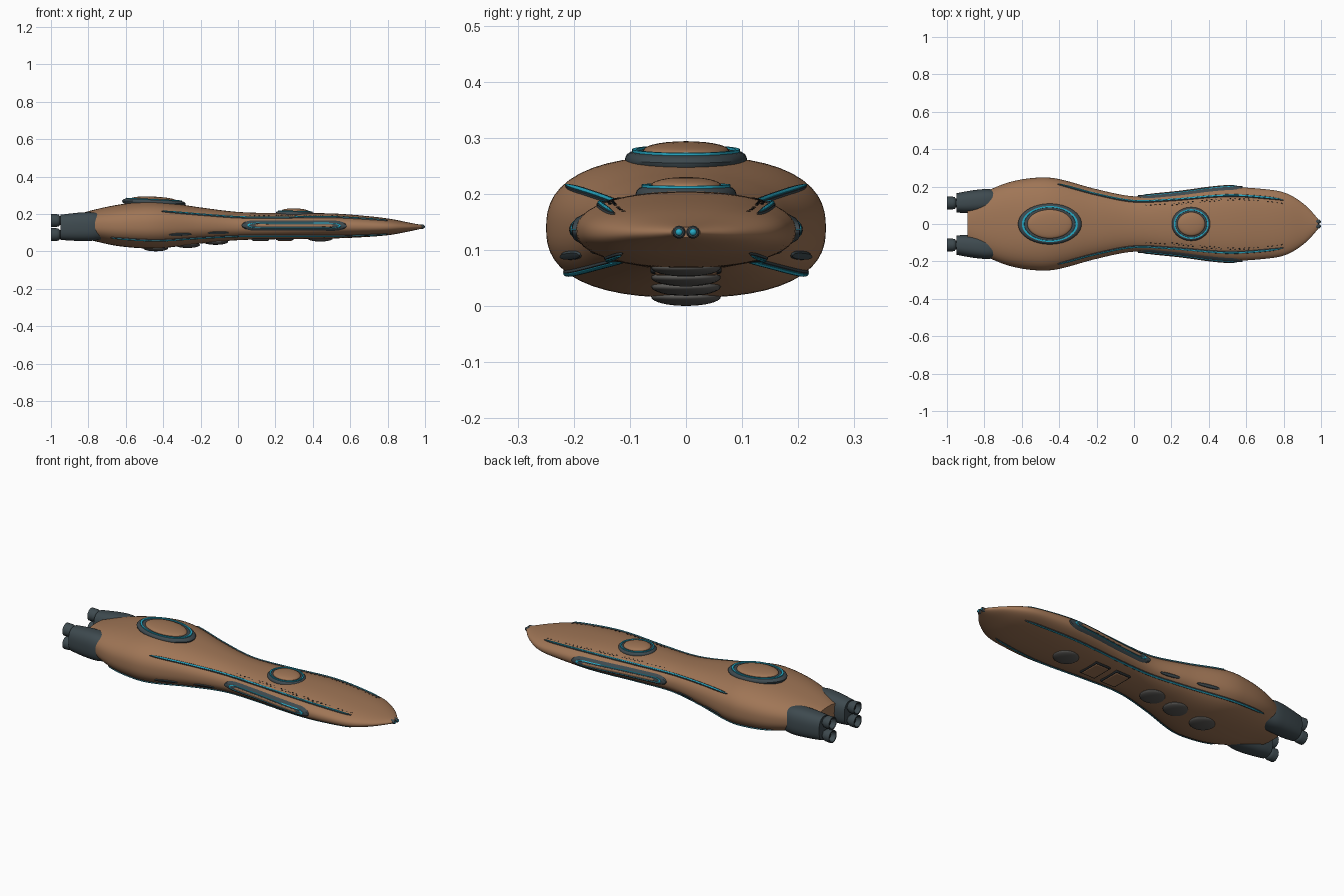
import bpy, math
from math import sin, cos, pi, radians
from mathutils import Vector

if "Cube" in bpy.data.objects:
    bpy.data.objects.remove(bpy.data.objects["Cube"])


def material(name, rgb):
    m = bpy.data.materials.new(name)
    m.use_nodes = True
    m.diffuse_color = (*rgb, 1)
    m.node_tree.nodes["Principled BSDF"].inputs["Base Color"].default_value = (*rgb, 1)
    return m


BROWN = material("hull brown", (0.35, 0.18, 0.093))
SLATE = material("slate", (0.048, 0.068, 0.078))
CYAN = material("cyan", (0.02, 0.4, 0.56))
GREY = material("belly grey", (0.1, 0.096, 0.09))
BLACK = material("dark opening", (0.015, 0.018, 0.02))


def make(name, verts, faces, mat, mirror=False):
    me = bpy.data.meshes.new(name)
    me.from_pydata(verts, [], faces)
    me.materials.append(mat)
    ob = bpy.data.objects.new(name, me)
    bpy.context.collection.objects.link(ob)
    bpy.ops.object.select_all(action="DESELECT")
    ob.select_set(True)
    bpy.context.view_layer.objects.active = ob
    bpy.ops.object.mode_set(mode="EDIT")
    bpy.ops.mesh.select_all(action="SELECT")
    bpy.ops.mesh.normals_make_consistent(inside=False)
    bpy.ops.object.mode_set(mode="OBJECT")
    bpy.ops.object.shade_smooth_by_angle(angle=radians(40))
    if mirror:
        ob.modifiers.new("Mirror", "MIRROR").use_axis = (False, True, False)
    return ob


def grid_faces(rows, cols, wrap, base=0):
    return [(base + i * cols + j, base + i * cols + (j + 1) % cols,
             base + (i + 1) * cols + (j + 1) % cols, base + (i + 1) * cols + j)
            for i in range(rows - 1) for j in range(cols if wrap else cols - 1)]


def sample(table, x):
    """Smooth interpolation through rows that start with x."""
    k = max(i for i in range(len(table) - 1) if i == 0 or table[i][0] <= x)
    a, b = table[k], table[k + 1]
    p, q = table[max(k - 1, 0)], table[min(k + 2, len(table) - 1)]
    d = b[0] - a[0]
    t = (x - a[0]) / d
    out = []
    for c in range(1, len(a)):
        m0 = (b[c] - p[c]) / (b[0] - p[0]) * d
        m1 = (q[c] - a[c]) / (q[0] - a[0]) * d
        out.append((2*t**3 - 3*t*t + 1) * a[c] + (t**3 - 2*t*t + t) * m0
                   + (3*t*t - 2*t**3) * b[c] + (t**3 - t*t) * m1)
    return out


def section(table, x, a):
    """Point on a superellipse section: centre y, half width, top, bottom, power."""
    yc, w, top, bot, n = sample(table, x)
    mid = bot + (top - bot) * 0.49
    c, s = cos(a), sin(a)
    r = (abs(c)**n + abs(s)**n) ** (-1 / n)
    return Vector((x, yc + w * c * r, mid + (top - mid if s > 0 else mid - bot) * s * r))


def loft(name, table, mat, rows=70, cols=56, mirror=False):
    x0, x1 = table[0][0], table[-1][0]
    verts = [section(table, x0 + (x1 - x0) * i / (rows - 1), 2 * pi * j / cols)
             for i in range(rows) for j in range(cols)]
    faces = grid_faces(rows, cols, True)
    faces += [tuple(range(cols)), tuple(range((rows - 1) * cols, rows * cols))]
    return make(name, verts, faces, mat, mirror)


# Main hull: x, centre y, half width, top, bottom, power
HULL = [(-0.89, 0, 0.105, 0.188, 0.085, 2.5), (-0.78, 0, 0.178, 0.22, 0.058, 2.5),
        (-0.65, 0, 0.228, 0.248, 0.03, 2.5), (-0.5, 0, 0.249, 0.267, 0.016, 2.5),
        (-0.4, 0, 0.24, 0.264, 0.018, 2.5), (-0.2, 0, 0.186, 0.235, 0.042, 2.4),
        (0, 0, 0.148, 0.211, 0.06, 2.3), (0.2, 0, 0.16, 0.205, 0.065, 2.3),
        (0.5, 0, 0.195, 0.203, 0.069, 2.3), (0.7, 0, 0.186, 0.188, 0.078, 2.3),
        (0.82, 0, 0.162, 0.173, 0.089, 2.3), (0.92, 0, 0.097, 0.153, 0.108, 2.2),
        (0.985, 0, 0.026, 0.141, 0.122, 2)]
loft("hull", HULL, BROWN, 110)


def patch(name, spans, angles, half, lift, mat, steps=40, tip=None, shift=0):
    """Raised plates following the hull side; angles run linearly along each span."""
    verts, faces, cols = [], [], 7
    tip = tip or half
    for x0, x1 in spans:
        base = len(verts)
        for i in range(steps + 1):
            u = (1 - cos(pi * i / steps)) / 2
            x = x0 + (x1 - x0) * u
            e = min(1, min(x - x0, x1 - x) / tip)
            wide = half * math.sqrt(max(0.0, 1 - (1 - e) ** 2)) + 0.0003
            a = radians(angles[0] + (angles[1] - angles[0]) * u)
            da = (section(HULL, x, a + 0.01) - section(HULL, x, a - 0.01)) / 0.02
            dx = (section(HULL, x + 0.004, a) - section(HULL, x - 0.004, a))
            normal = dx.cross(da).normalized()
            if normal.y < 0:
                normal = -normal
            for j in range(cols):
                v = j / (cols - 1) * 2 - 1
                q = section(HULL, x, a + (v * wide + shift) / da.length)
                verts.append(q + normal * (lift * (1 - v**6) - 0.001))
        faces += grid_faces(steps + 1, cols, False, base)
    return make(name, verts, faces, mat, True)


# Light strips along the upper and lower flanks
for label, x0, x1, angles in (("upper", -0.41, 0.8, (34, 44)), ("lower", -0.68, 0.8, (-35, -50))):
    patch(label + "_strip_frame", [(x0, x1)], angles, 0.008, 0.005, SLATE, 80, 0.1)
    patch(label + "_strip_light", [(x0 + 0.01, x1 - 0.01)], angles, 0.0045, 0.0075, CYAN, 80, 0.1)

# Long side pods with nested rims around a hull-coloured core
for label, inset, half, lift, mat in (("rim", 0, 0.029, 0.009, SLATE), ("light", 0.03, 0.021, 0.011, CYAN),
                                      ("inner_rim", 0.042, 0.016, 0.013, SLATE),
                                      ("core", 0.07, 0.009, 0.0145, BROWN)):
    patch("side_pod_" + label, [(0.02 + inset, 0.58 - inset)], (4, 2), half, lift, mat, 60, half * 2.5)

# Small oval hatches behind the pods
patch("side_hatch", [(-0.37, -0.25), (-0.16, -0.05)], (-24, -25), 0.009, 0.005, SLATE, 24, 0.05)

# Rows of tiny windows
for k, (start, count, shift) in enumerate(((0.06, 24, 0.014), (0.2, 14, 0.022), (0.56, 10, 0.02))):
    spans = [(start + i * 0.025, start + i * 0.025 + 0.009) for i in range(count) if i % 6 != 5]
    patch(f"window_row_{k + 1}", spans, (42, 43), 0.0022, 0.0025, BLACK, 4, 0.003, shift)

# Engine housings
NACELLE = [(-0.95, 0.113, 0.051, 0.196, 0.062, 2.6), (-0.9, 0.116, 0.058, 0.202, 0.058, 2.6),
           (-0.84, 0.121, 0.062, 0.208, 0.056, 2.6), (-0.78, 0.125, 0.062, 0.209, 0.057, 2.6),
           (-0.72, 0.12, 0.058, 0.2, 0.065, 2.6)]
loft("engine_housing", NACELLE, SLATE, 24, 40, True)


def lathe(name, profile, place, mat, mirror=False, cols=48):
    """Spin (radius, height) pairs; place maps a turned point into the model."""
    verts = [place(r * cos(2 * pi * j / cols), r * sin(2 * pi * j / cols), h)
             for r, h in profile for j in range(cols)]
    return make(name, verts, grid_faces(len(profile), cols, True), mat, mirror)


# Paired exhaust nozzles on each housing
for label, z in (("upper", 0.165), ("lower", 0.09)):
    def aft(a, b, h, z=z):
        return (-h, 0.112 + a, z + b)
    lathe(label + "_nozzle", [(0.025, 0.93), (0.025, 0.953), (0.031, 0.958), (0.034, 0.97),
                              (0.035, 1.0), (0.029, 1.0), (0.022, 0.972)], aft, SLATE, True, 28)
    lathe(label + "_nozzle_throat", [(0.0225, 0.973), (0.0002, 0.973)], aft, BLACK, True, 28)

# Domed turrets: dark collar, light ring and brown cap
for label, x, rx, ry, z, tilt in (("rear", -0.45, 0.17, 0.109, 0.276, 0.008), ("front", 0.306, 0.105, 0.09, 0.213, 0.003)):
    def up(a, b, h, x=x, rx=rx, ry=ry, z=z, tilt=tilt):
        return (x + a * rx, b * ry, z + h - a * tilt)
    lathe(label + "_dome_collar", [(0.85, -0.035), (0.95, -0.027), (0.99, -0.019), (1, -0.013), (0.97, -0.006),
                                   (0.92, -0.002), (0.86, 0), (0.6, 0)], up, SLATE)
    lathe(label + "_dome_light", [(0.88, -0.003), (0.88, 0.004), (0.81, 0.004), (0.8, -0.001)], up, CYAN)
    lathe(label + "_dome_cap", [(0.71, -0.001)] + [(max(0.7 * cos(t * pi / 16), 0.001), 0.002 + 0.015 * sin(t * pi / 16))
                                                   for t in range(9)], up, BROWN)

# Belly discs
for k, x in enumerate((-0.44, -0.27, -0.12, 0.44)):
    bottom = sample(HULL, x)[3]
    bpy.ops.mesh.primitive_uv_sphere_add(segments=32, ring_count=16, radius=1, location=(x, 0, bottom + 0.001))
    ob = bpy.context.object
    ob.name, ob.scale = f"belly_disc_{k + 1}", (0.067, 0.062, 0.016)
    ob.data.materials.append(GREY)
    bpy.ops.object.shade_smooth()

# Belly hatches: rounded doors in dark surrounds
for k, x in enumerate((0.12, 0.25)):
    bottom = sample(HULL, x)[3]
    for label, grow, drop, mat in (("surround", 0.012, 0.006, BLACK), ("door", 0, 0.009, BROWN)):
        bpy.ops.mesh.primitive_cube_add(size=1, location=(x, 0, bottom + 0.012 - drop / 2))
        ob = bpy.context.object
        ob.name = f"belly_{label}_{k + 1}"
        ob.scale = (0.082 + grow, 0.115 + grow, 0.024 + drop)
        bpy.ops.object.transform_apply(location=False, scale=True)
        ob.data.materials.append(mat)
        bevel = ob.modifiers.new("Bevel", "BEVEL")
        bevel.width, bevel.segments = (0.004 if label == "surround" else 0.006), 3
        bpy.ops.object.shade_smooth_by_angle(angle=radians(40))


# Twin sensors on the nose with glowing lenses
def fore(a, b, h):
    return (h, 0.0125 + a, 0.132 + b)


lathe("nose_sensor", [(0.008, 0.965), (0.011, 0.972), (0.0115, 0.988), (0.009, 0.995), (0.006, 0.996)],
      fore, SLATE, True, 24)
lathe("nose_sensor_lens", [(0.0065, 0.995), (0.005, 0.998), (0.003, 0.9995), (0.0002, 1)], fore, CYAN, True, 24)
